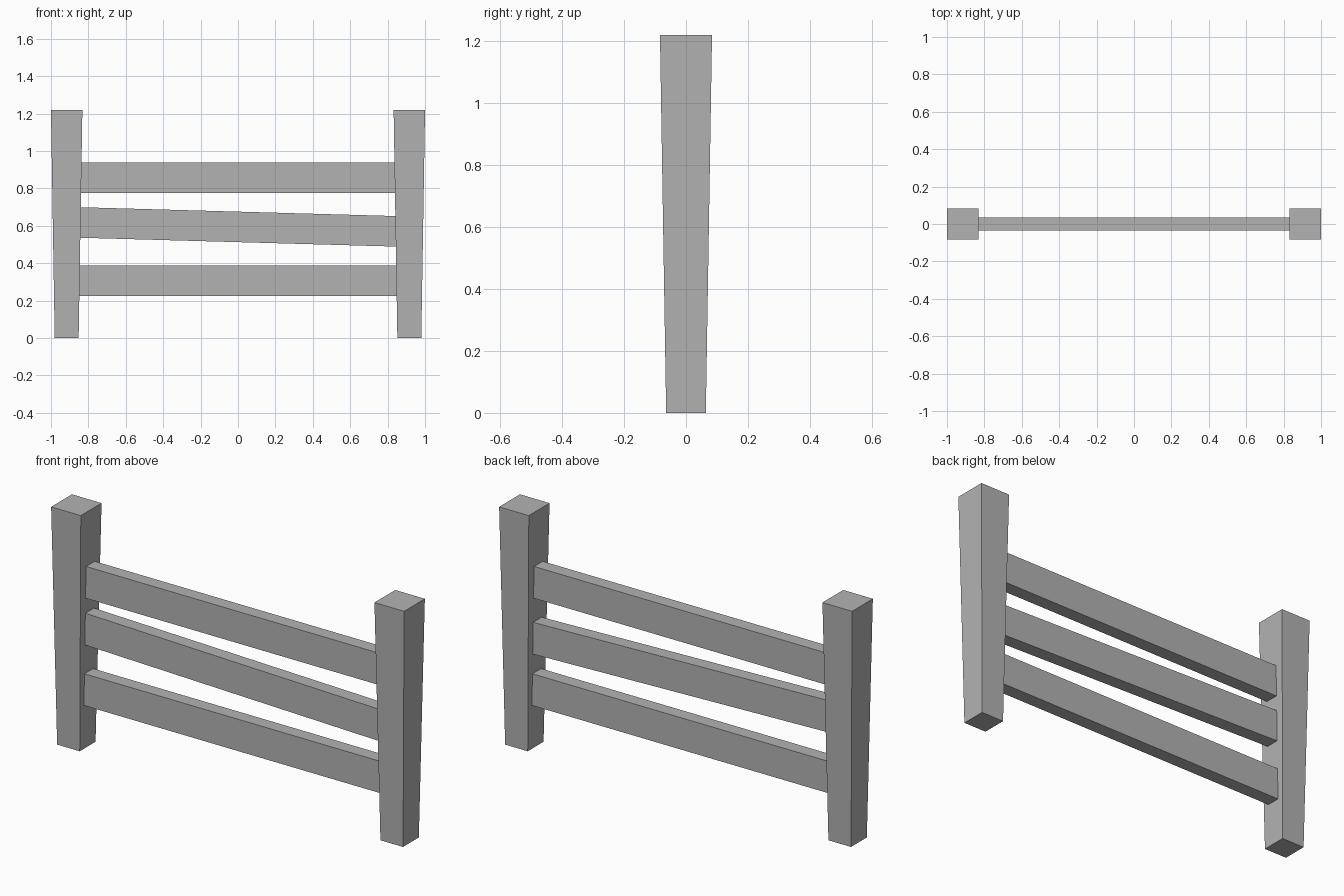
import bpy
import bmesh
from math import atan2
from mathutils import Matrix, Vector

cube = bpy.data.objects.get("Cube")
if cube:
    bpy.data.objects.remove(cube, do_unlink=True)

# Single plain grey for the whole fence
GREY = (0.45, 0.45, 0.45, 1)
grey = bpy.data.materials.new("plain grey")
grey.use_nodes = True
grey.diffuse_color = GREY
grey.node_tree.nodes["Principled BSDF"].inputs["Base Color"].default_value = GREY

HEIGHT = 1.22
POST_X = 0.916
POST_TOP, POST_BOTTOM = 0.168, 0.128
RAIL_DEPTH, RAIL_HEIGHT = 0.07, 0.163


def add_box(name, size, location, tilt=0, bottom_scale=1):
    """Box with an optional tilt about y and a tapered lower end."""
    bm = bmesh.new()
    bmesh.ops.create_cube(bm, size=1)
    bmesh.ops.scale(bm, vec=Vector(size), verts=bm.verts)
    lower = [v for v in bm.verts if v.co.z < 0]
    bmesh.ops.scale(bm, vec=(bottom_scale, bottom_scale, 1), verts=lower)
    bmesh.ops.rotate(bm, cent=(0, 0, 0), matrix=Matrix.Rotation(tilt, 3, "Y"), verts=bm.verts)
    mesh = bpy.data.meshes.new(name)
    bm.to_mesh(mesh)
    bm.free()
    mesh.materials.append(grey)
    obj = bpy.data.objects.new(name, mesh)
    obj.location = location
    bpy.context.collection.objects.link(obj)
    return obj


# Square posts, narrower at the foot
for side, sign in (("left", 1), ("right", -1)):
    add_box(f"{side}_post", (POST_TOP, POST_TOP, HEIGHT),
            (sign * POST_X, 0, HEIGHT / 2), bottom_scale=POST_BOTTOM / POST_TOP)

# Rails between the posts; the middle one sags towards the left post
sag = atan2(0.047, 1.68)
for name, z, tilt in (("bottom_rail", 0.306, 0),
                      ("middle_rail", 0.594, sag),
                      ("top_rail", 0.858, 0)):
    add_box(name, (1.7, RAIL_DEPTH, RAIL_HEIGHT), (0, 0, z), tilt)
